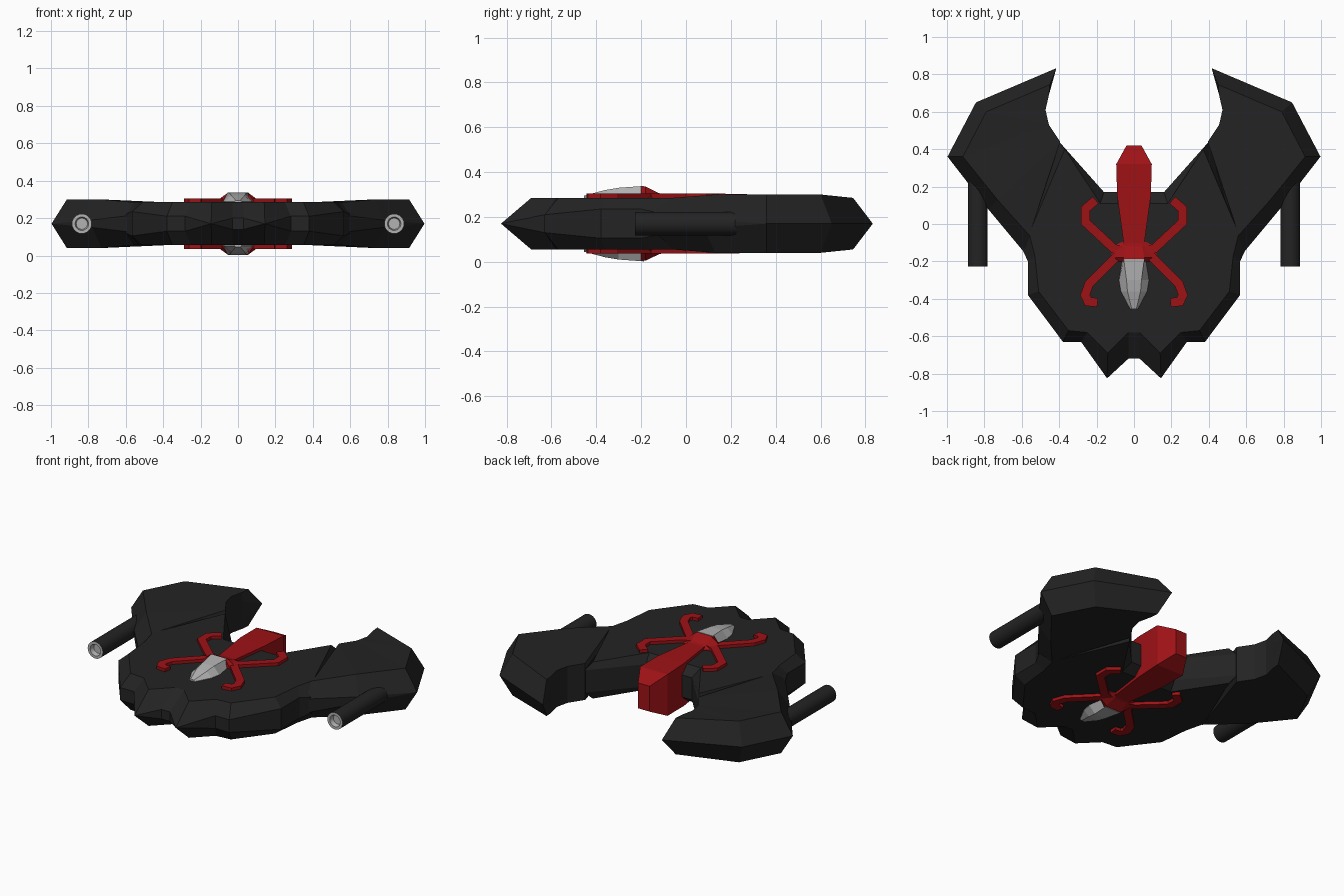
import bpy, bmesh, math
from mathutils import Vector

if "Cube" in bpy.data.objects:
    bpy.data.objects.remove(bpy.data.objects["Cube"])

MID = 0.17  # height of the symmetry plane


def material(name, colour):
    m = bpy.data.materials.new(name)
    m.use_nodes = True
    m.diffuse_color = (*colour, 1)
    bsdf = m.node_tree.nodes["Principled BSDF"]
    bsdf.inputs["Base Color"].default_value = (*colour, 1)
    bsdf.inputs["Roughness"].default_value = 0.7
    return m


black = material("hull black", (0.017, 0.017, 0.017))
red = material("emblem red", (0.34, 0.006, 0.008))
grey = material("metal grey", (0.45, 0.45, 0.45))


def loft(name, rings, mats, mirror=(False, False, False), caps=True):
    """Skin a list of equal rings of points and mirror about the centre."""
    bm = bmesh.new()
    rows = [[bm.verts.new(p) for p in ring] for ring in rings]
    n = len(rows[0])
    for k, (a, b) in enumerate(zip(rows, rows[1:])):
        for i in range(n):
            j = (i + 1) % n
            face = bm.faces.new((a[i], a[j], b[j], b[i]))
            face.material_index = min(k, len(mats) - 1)
    if caps:
        bm.faces.new(rows[0])
        bm.faces.new(rows[-1]).material_index = len(mats) - 1
    bmesh.ops.remove_doubles(bm, verts=bm.verts, dist=0.0005)
    bmesh.ops.triangulate(bm, faces=[f for f in bm.faces if len(f.verts) > 4])
    bmesh.ops.recalc_face_normals(bm, faces=bm.faces)
    mesh = bpy.data.meshes.new(name)
    bm.to_mesh(mesh)
    bm.free()
    for m in mats:
        mesh.materials.append(m)
    ob = bpy.data.objects.new(name, mesh)
    bpy.context.collection.objects.link(ob)
    ob.location.z = MID
    if any(mirror):
        mod = ob.modifiers.new("mirror", "MIRROR")
        mod.use_axis = mirror
        mod.use_mirror_merge = False
    return ob


def slab(name, points, **kw):
    """Bevelled plate: edge x, y, half band height, then top x, y, half height."""
    top = [(p[3], p[4], p[5]) for p in points]
    edge = [(p[0], p[1], p[2]) for p in points]
    flip = lambda ring: [(x, y, -z) for x, y, z in ring]
    return loft(name, [flip(top), flip(edge), edge, top], [black], **kw)


# Hull: half outline from the nose notch round to the tail
T = 0.115
half = [
    (.03, -.72, .03, .03, -.58, T),
    (.144, -.825, 0, .14, -.69, T),
    (.283, -.63, .04, .25, -.58, T),
    (.38, -.63, .04, .35, -.57, T),
    (.567, -.38, .065, .51, -.36, T),
    (.567, -.2, .065, .53, -.17, T),
    (.6, -.13, .05, .56, -.05, T),
    (.4, .44, .07, .37, .4, T),
    (.16, .17, .07, .18, .11, T),
]
slab("hull", half + [(-a, b, c, -d, e, f) for a, b, c, d, e, f in reversed(half)])

# Wings: knife-edged outside, upright concave wall inside
wing = [
    (.53, -.22, .05, .56, -.06, T),
    (.78, .08, .02, .73, .13, .13),
    (.997, .36, 0, .915, .36, .13),
    (.845, .65, 0, .79, .6, .13),
    (.415, .833, 0, .45, .745, T),
]
inner = [(.455, .69), (.473, .61), (.455, .53), (.395, .44)]
wing += [(x, y, .06, x, y, T) for x, y in inner]
slab("wing", wing, mirror=(True, False, False))

# Guns: turned barrel with a grey recessed muzzle
profile = [(.002, -.2), (.03, -.2), (.036, -.228), (.053, -.228), (.053, .25)]
turn = [2 * math.pi * i / 24 for i in range(24)]
gun = loft("gun_barrel",
           [[(.835 + r * math.cos(a), y, r * math.sin(a)) for a in turn]
            for r, y in profile],
           [grey, grey, grey, black], mirror=(True, False, False))
gun.data.polygons[len(turn) * 4].material_index = 0
for f in gun.data.polygons:
    if f.center.y < -.19 and len(f.vertices) > 4:
        f.material_index = 0
    elif f.center.y < -.19:
        f.material_index = 0
bpy.ops.object.select_all(action='DESELECT')
gun.select_set(True)
bpy.context.view_layer.objects.active = gun
bpy.ops.object.shade_smooth_by_angle(angle=math.radians(35))

# Emblem abdomen: thick block running through the hull and out of the tail
loft("emblem_abdomen",
     [[(-w, y, -h), (w, y, -h), (w, y, h), (-w, y, h)]
      for y, w, h in [(-.14, .05, .132), (.15, .09, .134),
                      (.32, .095, .13), (.42, .04, .08)]], [red])


def wedge(name, stations, mat):
    """Tapered block on the top and bottom: y, base width, top width, height."""
    loft(name, [[(-b, y, .1), (b, y, .1), (b, y, .118), (t, y, h), (-t, y, h), (-b, y, .118)]
                for y, b, t, h in stations], [mat], mirror=(False, False, True))


wedge("emblem_thorax", [(-.2, .085, .055, .165), (-.18, .12, .055, .165),
                        (-.12, .12, .045, .136), (-.09, .05, .04, .13)], red)
wedge("emblem_head", [(-.188, .062, .055, .168), (-.3, .08, .04, .16),
                      (-.36, .07, .035, .15), (-.455, .02, .012, .125)], grey)


def leg(name, path, width=.024):
    """Flat bent strip with mitred corners."""
    pts = [Vector(p) for p in path]
    rings = []
    for i, p in enumerate(pts):
        before = (p - pts[i - 1]).normalized() if i else (pts[1] - p).normalized()
        after = (pts[i + 1] - p).normalized() if i + 1 < len(pts) else before
        d = (before + after).normalized()
        s = Vector((-d.y, d.x)) * width / max(d.dot(before), .5)
        a, b = p + s, p - s
        rings.append([(a.x, a.y, .1), (b.x, b.y, .1), (b.x, b.y, .134), (a.x, a.y, .134)])
    loft(name, rings, [red], mirror=(True, False, True))


# Emblem legs
leg("emblem_rear_leg", [(.05, -.15), (.11, -.13), (.26, .01), (.26, .08), (.205, .128)])
leg("emblem_front_leg", [(.06, -.14), (.11, -.19), (.24, -.32), (.262, -.38),
                         (.245, -.415), (.195, -.42)])
